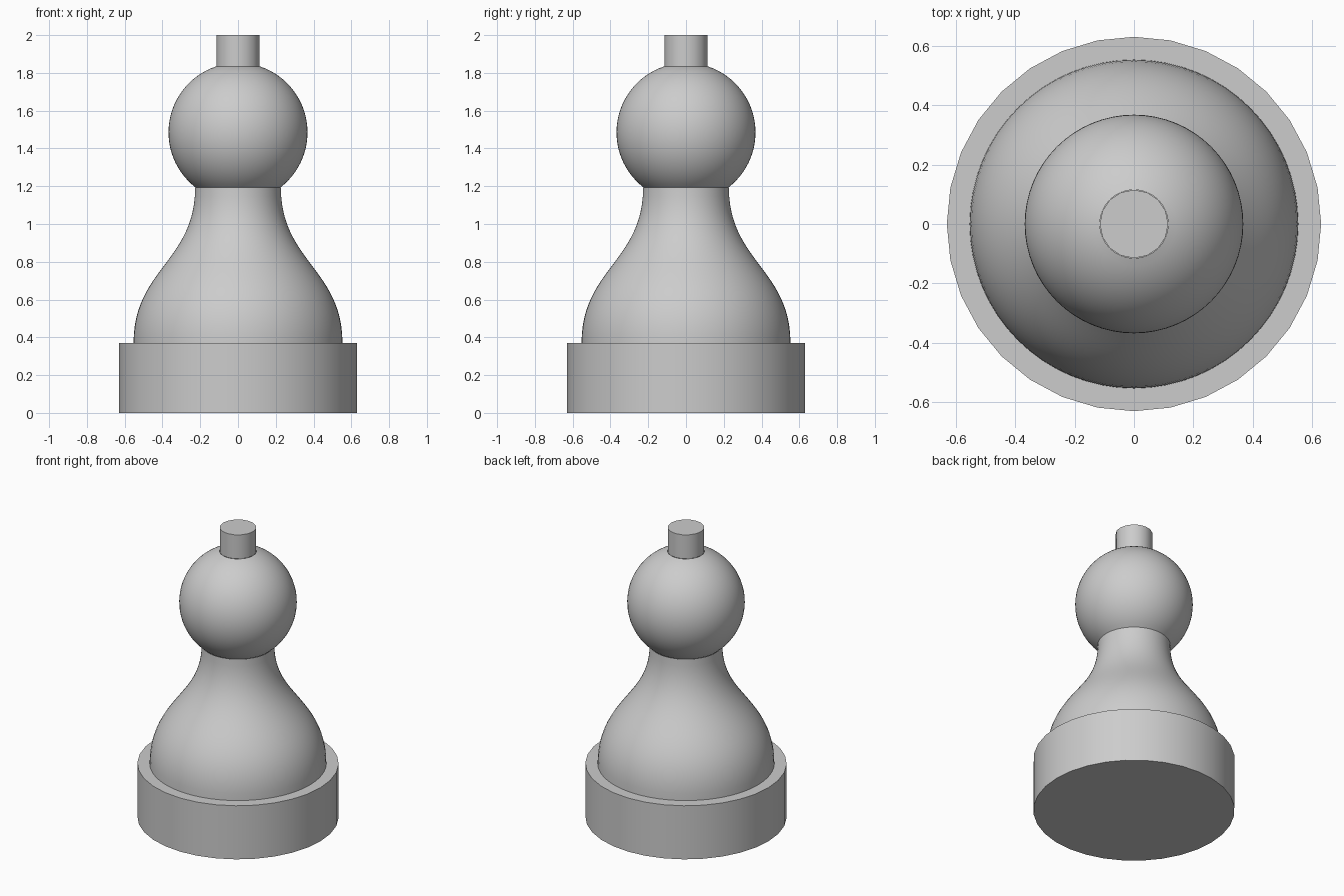
import bpy
import bmesh
from math import sin, cos, pi, radians, asin, acos
from mathutils import Vector
from mathutils.geometry import interpolate_bezier

cube = bpy.data.objects.get("Cube")
if cube:
    bpy.data.objects.remove(cube, do_unlink=True)

grey = bpy.data.materials.new("light grey")
grey.use_nodes = True
grey.diffuse_color = (0.604, 0.604, 0.604, 1)
grey.node_tree.nodes["Principled BSDF"].inputs["Base Color"].default_value = grey.diffuse_color


def lathe(name, profile, sides, cap_bottom=False, cap_top=False):
    """Turn a bottom-to-top list of (radius, height) points around the z axis."""
    bm = bmesh.new()
    rings = []
    for r, z in profile:
        angles = [2 * pi * i / sides for i in range(sides)]
        rings.append([bm.verts.new((r * cos(a), r * sin(a), z)) for a in angles])
    for low, high in zip(rings, rings[1:]):
        for i in range(sides):
            j = (i + 1) % sides
            bm.faces.new((low[i], low[j], high[j], high[i]))
    if cap_bottom:
        bm.faces.new(rings[0][::-1])
    if cap_top:
        bm.faces.new(rings[-1])
    mesh = bpy.data.meshes.new(name)
    bm.to_mesh(mesh)
    bm.free()
    mesh.materials.append(grey)
    obj = bpy.data.objects.new(name, mesh)
    bpy.context.collection.objects.link(obj)
    bpy.ops.object.select_all(action="DESELECT")
    obj.select_set(True)
    bpy.context.view_layer.objects.active = obj
    bpy.ops.object.shade_smooth_by_angle(angle=radians(30))
    return obj


# Key sizes
base_r, base_top = 0.63, 0.37
body_r, neck_r, neck_z = 0.553, 0.227, 1.194
head_r, head_z = 0.368, 1.485
stem_r, top_z = 0.115, 2.0

# Round plinth
lathe("base", [(base_r, 0), (base_r, base_top)], 32, True, True)

# Bell-shaped body, upright at both ends of its curve
handle = 0.39
curve = interpolate_bezier(
    Vector((body_r, base_top)), Vector((body_r, base_top + handle)),
    Vector((neck_r, neck_z - handle)), Vector((neck_r, neck_z)), 25)
lathe("body", [(p.x, p.y) for p in curve], 64)

# Ball head, trimmed where it meets the neck and the stem
start = asin((neck_z - head_z) / head_r)
end = acos(stem_r / head_r)
steps = 28
arc = [start + (end - start) * i / steps for i in range(steps + 1)]
lathe("head", [(head_r * cos(a), head_z + head_r * sin(a)) for a in arc], 64)

# Short stem on top
lathe("stem", [(stem_r, head_z + head_r * sin(end)), (stem_r, top_z)], 16, False, True)
